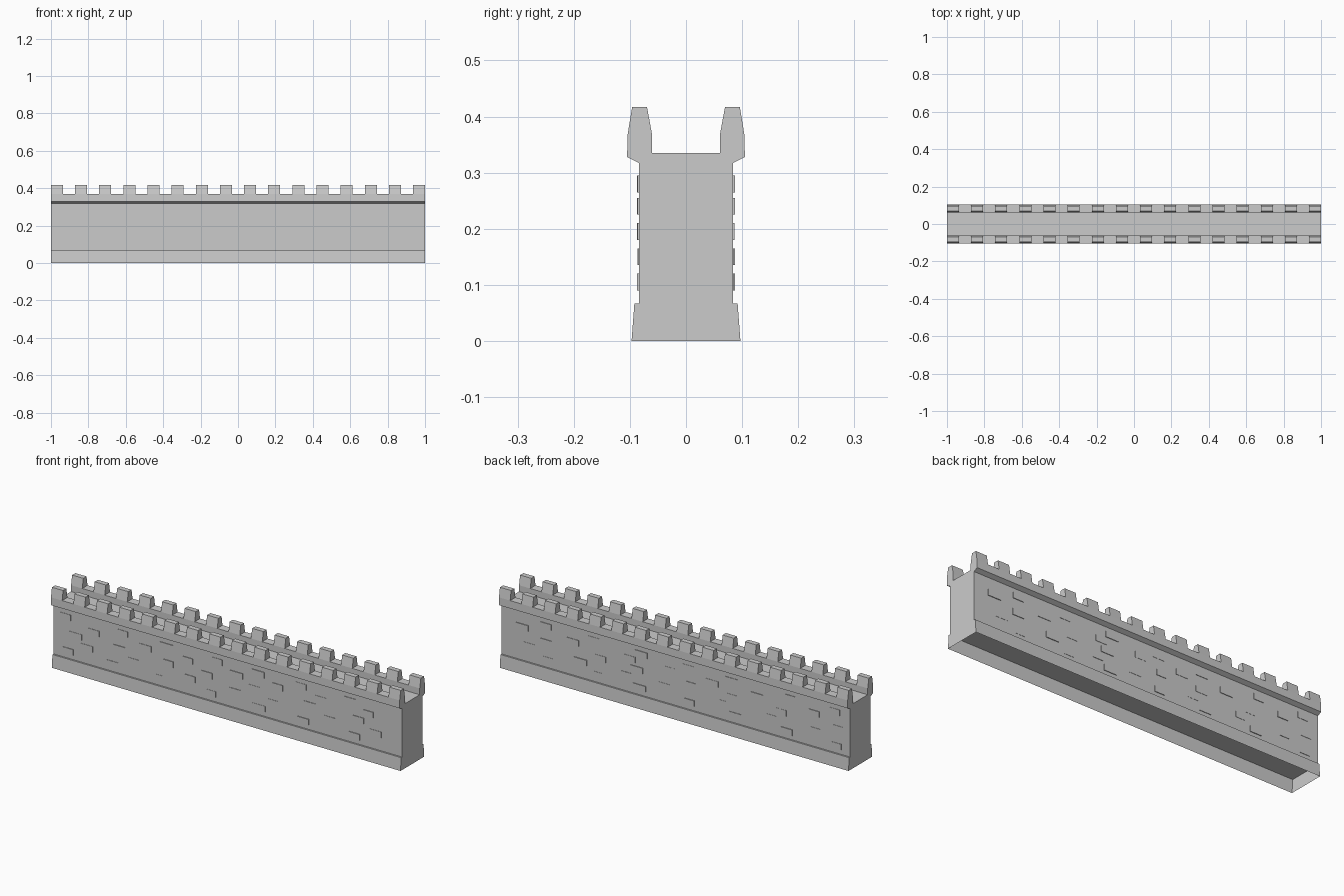
import bpy, bmesh, random

if "Cube" in bpy.data.objects:
    bpy.data.objects.remove(bpy.data.objects["Cube"])

random.seed(7)


def prism(bm, profile, x0, x1, open_bottom=False):
    """Extrude a (y, z) outline along x; optionally leave its first edge open."""
    a = [bm.verts.new((x0, y, z)) for y, z in profile]
    b = [bm.verts.new((x1, y, z)) for y, z in profile]
    bm.faces.new(a)
    bm.faces.new(b[::-1])
    n = len(profile)
    for i in range(1 if open_bottom else 0, n):
        j = (i + 1) % n
        bm.faces.new((a[i], b[i], b[j], a[j]))


def finish(bm, name):
    bmesh.ops.recalc_face_normals(bm, faces=bm.faces)
    mesh = bpy.data.meshes.new(name)
    bm.to_mesh(mesh)
    bm.free()
    obj = bpy.data.objects.new(name, mesh)
    bpy.context.collection.objects.link(obj)
    return obj


BASE, SILL, TOP = 0.067, 0.368, 0.417
BODY = 0.0835

# Battered footing, hollow underneath
bm = bmesh.new()
prism(bm, [(-0.097, 0), (0.097, 0), (0.092, BASE), (-0.092, BASE)], -1, 1, True)
finish(bm, "footing")

# Wall body with overhanging parapets and sunken walkway
half = [(BODY, BASE), (BODY, 0.317), (0.105, 0.328), (0.104, SILL),
        (0.0605, SILL), (0.0605, 0.335)]
outline = [(-BODY, BASE)] + half + [(-y, z) for y, z in half[:0:-1]]
bm = bmesh.new()
prism(bm, outline, -1, 1, True)
finish(bm, "wall_body")

# Tapered merlons along both parapets
COUNT, WIDTH = 16, 0.064
pitch = (2 - WIDTH) / (COUNT - 1)
for side, label in ((-1, "front"), (1, "back")):
    bm = bmesh.new()
    tooth = [(side * 0.0605, SILL), (side * 0.104, SILL),
             (side * 0.096, TOP), (side * 0.0695, TOP)]
    for i in range(COUNT):
        x = -1 + i * pitch
        prism(bm, tooth, x, x + WIDTH, True)
    finish(bm, label + "_merlons")

# Scattered, slightly raised bricks on both faces
for side, label in ((-1, "front"), (1, "back")):
    bm = bmesh.new()
    for row, z in enumerate((0.09, 0.135, 0.18, 0.225, 0.265)):
        for k in range(7):
            x = -0.93 + k * 0.27 + (row % 2) * 0.12 + random.uniform(-0.04, 0.04)
            length = random.uniform(0.055, 0.075)
            out = BODY + random.uniform(0.001, 0.004)
            x = min(x, 0.98 - length)
            prism(bm, [(side * (BODY - 0.002), z), (side * out, z),
                       (side * out, z + 0.03), (side * (BODY - 0.002), z + 0.03)],
                  x, x + length)
    finish(bm, label + "_raised_bricks")
